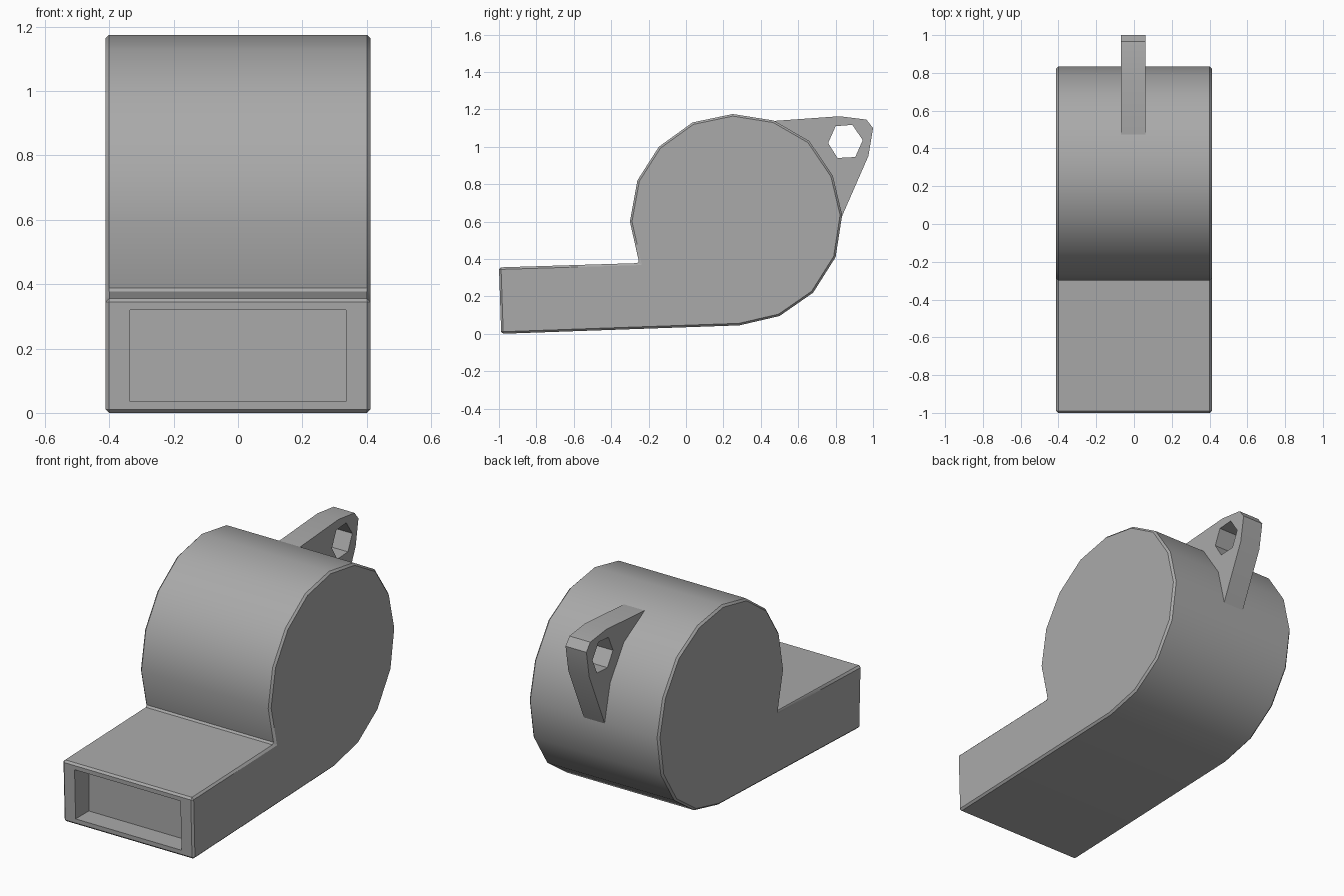
import bpy
import bmesh
from math import radians

cube = bpy.data.objects.get("Cube")
if cube:
    bpy.data.objects.remove(cube, do_unlink=True)

# Single grey material
grey = bpy.data.materials.new("mid_grey")
grey.use_nodes = True
grey.diffuse_color = (0.4, 0.4, 0.4, 1)
grey.node_tree.nodes["Principled BSDF"].inputs["Base Color"].default_value = (0.4, 0.4, 0.4, 1)


def extrude_profile(name, points, x0, x1):
    """Solid made by sweeping a side profile of (y, z) points from x0 to x1."""
    bm = bmesh.new()
    face = bm.faces.new([bm.verts.new((x0, y, z)) for y, z in points])
    swept = bmesh.ops.extrude_face_region(bm, geom=[face])["geom"]
    for v in swept:
        if isinstance(v, bmesh.types.BMVert):
            v.co.x = x1
    bmesh.ops.recalc_face_normals(bm, faces=bm.faces)
    mesh = bpy.data.meshes.new(name)
    bm.to_mesh(mesh)
    bm.free()
    mesh.materials.append(grey)
    obj = bpy.data.objects.new(name, mesh)
    bpy.context.collection.objects.link(obj)
    return obj


def activate(obj):
    bpy.ops.object.select_all(action="DESELECT")
    obj.select_set(True)
    bpy.context.view_layer.objects.active = obj


def bevel(obj, width):
    mod = obj.modifiers.new("edge_bevel", "BEVEL")
    mod.width = width
    mod.segments = 1
    mod.limit_method = "ANGLE"
    mod.angle_limit = radians(60)
    activate(obj)
    bpy.ops.object.modifier_apply(modifier=mod.name)


def cut(obj, cutter):
    mod = obj.modifiers.new("cut", "BOOLEAN")
    mod.operation = "DIFFERENCE"
    mod.solver = "EXACT"
    mod.object = cutter
    activate(obj)
    bpy.ops.object.modifier_apply(modifier=mod.name)
    bpy.data.objects.remove(cutter, do_unlink=True)


# Whistle body: mouthpiece and round chamber in one profile
body = extrude_profile("whistle_body", [
    (-1, .355), (-.25, .378), (-.30, .60), (-.26, .82), (-.145, 1.0),
    (.035, 1.13), (.25, 1.175), (.47, 1.14), (.66, 1.03), (.785, .845),
    (.835, .635), (.80, .41), (.68, .22), (.50, .095), (.285, .045),
    (-.988, 0)], -.412, .412)
bevel(body, .011)

# Shallow rectangular mouth opening
cut(body, extrude_profile("mouth_cutter", [
    (-1.1, .035), (-.87, .035), (-.87, .32), (-1.1, .32)], -.335, .335))

# Lanyard lug at the back, rooted inside the chamber
lug = extrude_profile("lanyard_lug", [
    (.47, 1.138), (.82, 1.163), (.965, 1.145), (1, 1.10), (.975, .95),
    (.835, .63), (.74, .82), (.62, .99)], -.07, .062)

# Six-sided cord hole
cut(lug, extrude_profile("hole_cutter", [
    (.80, 1.11), (.89, 1.117), (.945, 1.035), (.905, .945),
    (.81, .94), (.76, 1.02)], -.2, .2))

for part in (body, lug):
    activate(part)
    bpy.ops.object.shade_smooth_by_angle(angle=radians(35))
